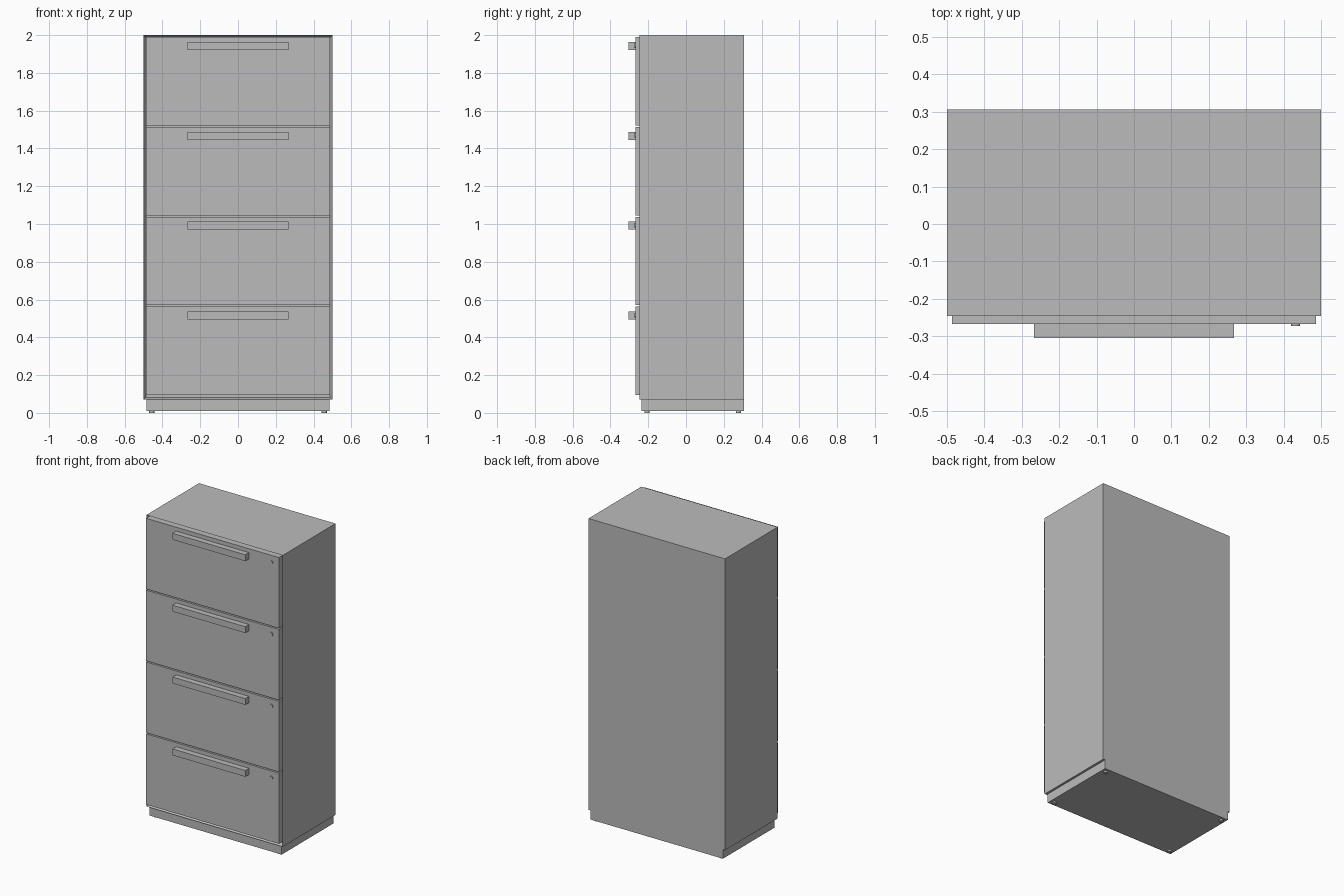
import bpy
import bmesh
from mathutils import Matrix, Vector

cube = bpy.data.objects.get("Cube")
if cube:
    bpy.data.objects.remove(cube, do_unlink=True)

grey = bpy.data.materials.new("cabinet grey")
grey.use_nodes = True
colour = (0.5, 0.5, 0.5, 1)
grey.diffuse_color = colour
grey.node_tree.nodes["Principled BSDF"].inputs["Base Color"].default_value = colour


def finish(name, bm):
    mesh = bpy.data.meshes.new(name)
    bm.to_mesh(mesh)
    bm.free()
    mesh.materials.append(grey)
    obj = bpy.data.objects.new(name, mesh)
    bpy.context.collection.objects.link(obj)
    return obj


def box_bmesh(low, high):
    low, high = Vector(low), Vector(high)
    bm = bmesh.new()
    matrix = Matrix.Translation((low + high) / 2) @ Matrix.Diagonal((*(high - low), 1))
    bmesh.ops.create_cube(bm, size=1, matrix=matrix)
    return bm


def box(name, low, high):
    return finish(name, box_bmesh(low, high))


def cylinder(name, centre, radius, depth, sides, axis="Z"):
    bm = bmesh.new()
    turn = Matrix.Rotation(1.5707963, 4, "X") if axis == "Y" else Matrix()
    bmesh.ops.create_cone(bm, cap_ends=True, segments=sides, radius1=radius,
                          radius2=radius, depth=depth,
                          matrix=Matrix.Translation(centre) @ turn)
    return finish(name, bm)


FRONT, BACK = -0.246, 0.306
DRAWER_FRONT = -0.267

# Cabinet body with a recessed front opening
bm = box_bmesh((-0.5, FRONT, 0.07), (0.5, BACK, 2))
bm.normal_update()
face = [f for f in bm.faces if f.normal.y < -0.9]
bmesh.ops.inset_region(bm, faces=face, thickness=0.012, use_even_offset=True)
bmesh.ops.translate(bm, verts=face[0].verts, vec=(0, 0.03, 0))
finish("cabinet_body", bm)

# Plinth and feet
box("plinth", (-0.485, -0.235, 0.01), (0.485, BACK, 0.07))
for side, x in (("right", -0.456), ("left", 0.456)):
    for end, y in (("front", -0.206), ("back", 0.278)):
        cylinder(f"{end}_{side}_foot", (x, y, 0.006), 0.014, 0.012, 16)

# Four drawers, each with a bar handle and a lock
for i in range(4):
    top = 0.562 + i * 0.476
    box(f"drawer_front_{i + 1}", (-0.486, DRAWER_FRONT, top - 0.468),
        (0.486, FRONT + 0.03, top))
    box(f"drawer_handle_{i + 1}", (-0.267, -0.305, top - 0.068),
        (0.267, DRAWER_FRONT, top - 0.026))
    cylinder(f"drawer_lock_{i + 1}", (0.432, DRAWER_FRONT - 0.002, top - 0.045),
             0.012, 0.008, 16, "Y")
